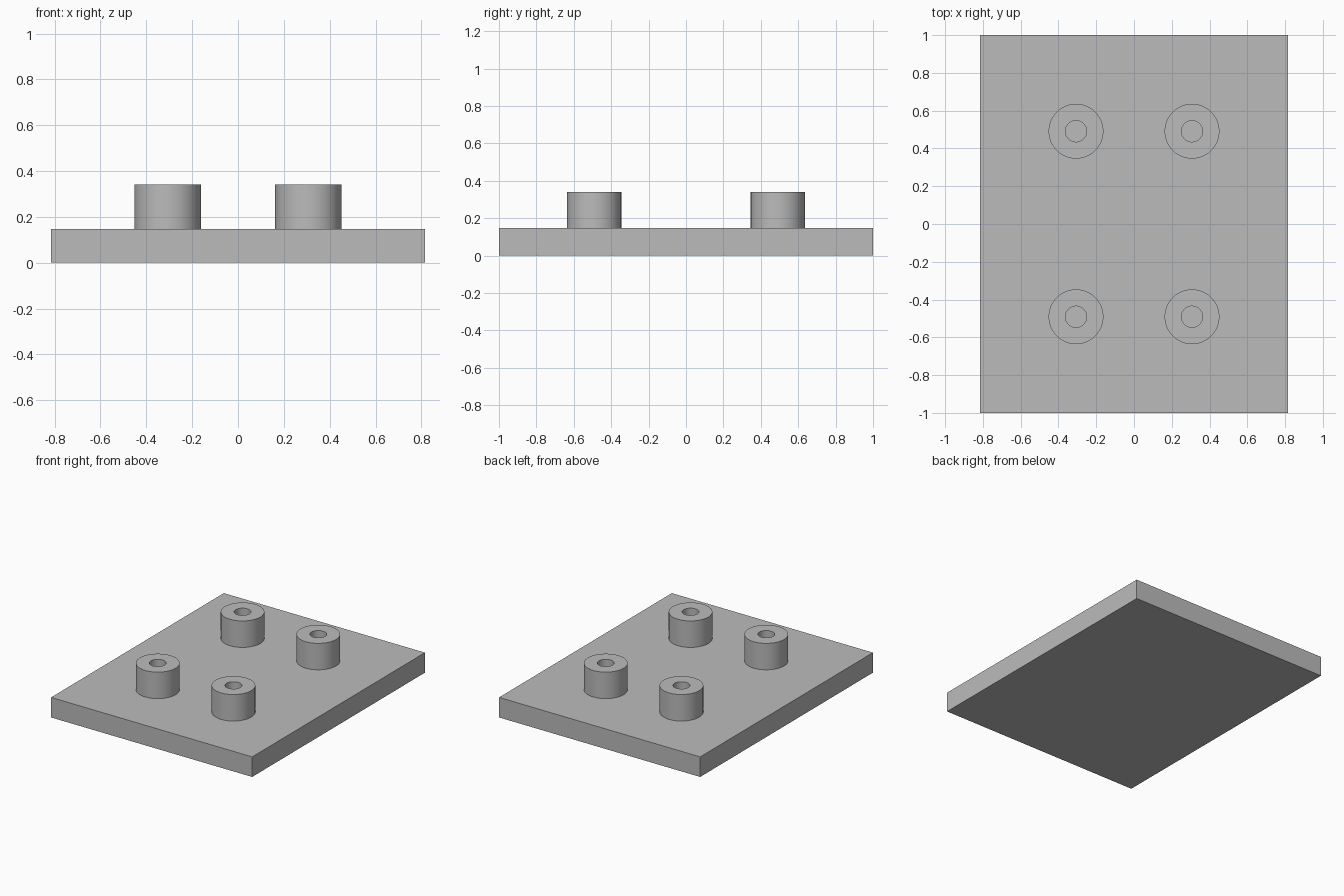
import bpy
import bmesh
import math
from mathutils import Matrix, Vector

cube = bpy.data.objects.get("Cube")
if cube:
    bpy.data.objects.remove(cube, do_unlink=True)

WIDTH, LENGTH, THICK = 1.63, 2.0, 0.147
BOSS_X, BOSS_Y, BOSS_TOP = 0.307, 0.491, 0.341
BOSS_R, BORE_R, SIDES = 0.145, 0.056, 64

grey = bpy.data.materials.new("grey")
grey.use_nodes = True
grey.diffuse_color = (0.5, 0.5, 0.5, 1)
grey.node_tree.nodes["Principled BSDF"].inputs["Base Color"].default_value = grey.diffuse_color


def add_object(name, bm, location=(0, 0, 0)):
    bmesh.ops.recalc_face_normals(bm, faces=bm.faces)
    mesh = bpy.data.meshes.new(name)
    bm.to_mesh(mesh)
    bm.free()
    mesh.materials.append(grey)
    obj = bpy.data.objects.new(name, mesh)
    obj.location = location
    bpy.context.collection.objects.link(obj)
    return obj


# Base plate
bm = bmesh.new()
bmesh.ops.create_cube(bm, size=1, matrix=Matrix.Diagonal((WIDTH, LENGTH, THICK, 1)))
add_object("base_plate", bm, (0, 0, THICK / 2))


# Bored round boss, turned from a rectangular wall section
def add_boss(name, x, y):
    bm = bmesh.new()
    height = BOSS_TOP - THICK
    profile = [(BORE_R, 0), (BORE_R, height), (BOSS_R, height), (BOSS_R, 0)]
    verts = [bm.verts.new((r, 0, z)) for r, z in profile]
    edges = [bm.edges.new(pair) for pair in zip(verts, verts[1:])]
    bmesh.ops.spin(bm, geom=verts + edges, cent=Vector(), axis=(0, 0, 1),
                   angle=math.tau, steps=SIDES, use_merge=True)
    bmesh.ops.remove_doubles(bm, verts=bm.verts, dist=0.0001)
    # The plate closes the foot of the wall and the bore
    obj = add_object(name, bm, (x, y, THICK))
    bpy.ops.object.select_all(action="DESELECT")
    obj.select_set(True)
    bpy.context.view_layer.objects.active = obj
    bpy.ops.object.shade_smooth_by_angle(angle=math.radians(30))


# Four bosses
for side, sx in (("left", 1), ("right", -1)):
    for end, sy in (("front", -1), ("back", 1)):
        add_boss(f"{end}_{side}_boss", sx * BOSS_X, sy * BOSS_Y)
